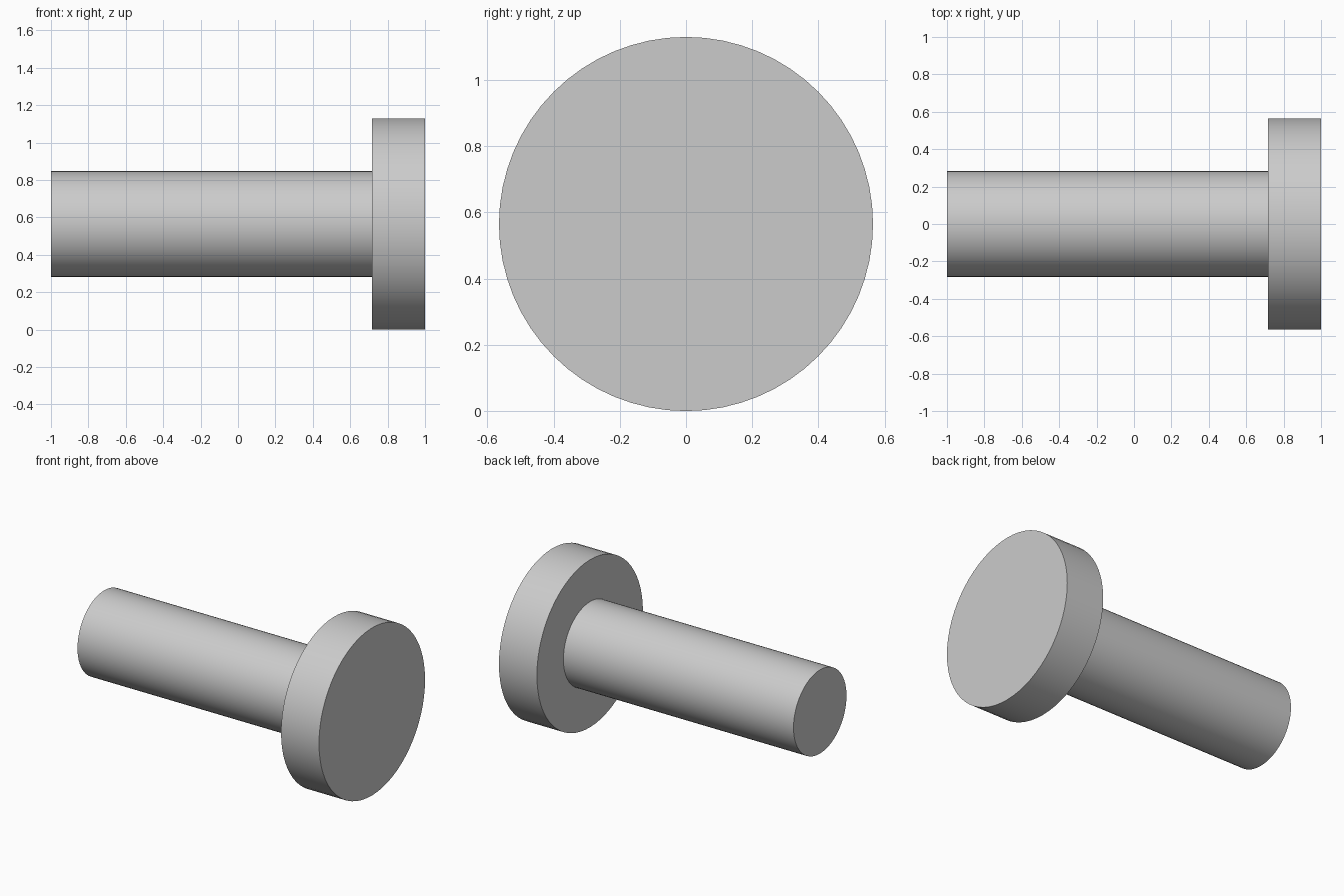
import bpy
import math

cube = bpy.data.objects.get("Cube")
if cube:
    bpy.data.objects.remove(cube, do_unlink=True)

# Plain grey metal
GREY = (0.6, 0.6, 0.6, 1)
metal = bpy.data.materials.new("grey metal")
metal.use_nodes = True
metal.diffuse_color = GREY
metal.node_tree.nodes["Principled BSDF"].inputs["Base Color"].default_value = GREY

AXIS_Z = 0.565
SHOULDER = 0.717


def rod(name, radius, x_start, x_end):
    """Smooth cylinder lying along x."""
    bpy.ops.mesh.primitive_cylinder_add(
        vertices=64, radius=radius, depth=x_end - x_start,
        location=((x_start + x_end) / 2, 0, AXIS_Z),
        rotation=(0, math.pi / 2, 0))
    part = bpy.context.object
    part.name = name
    part.data.materials.append(metal)
    bpy.ops.object.transform_apply(location=False, rotation=True, scale=False)
    bpy.ops.object.shade_smooth_by_angle(angle=math.radians(30))


# Long shank and wide flat head
rod("shank", 0.2825, -1, SHOULDER)
rod("head", 0.565, SHOULDER, 1)
